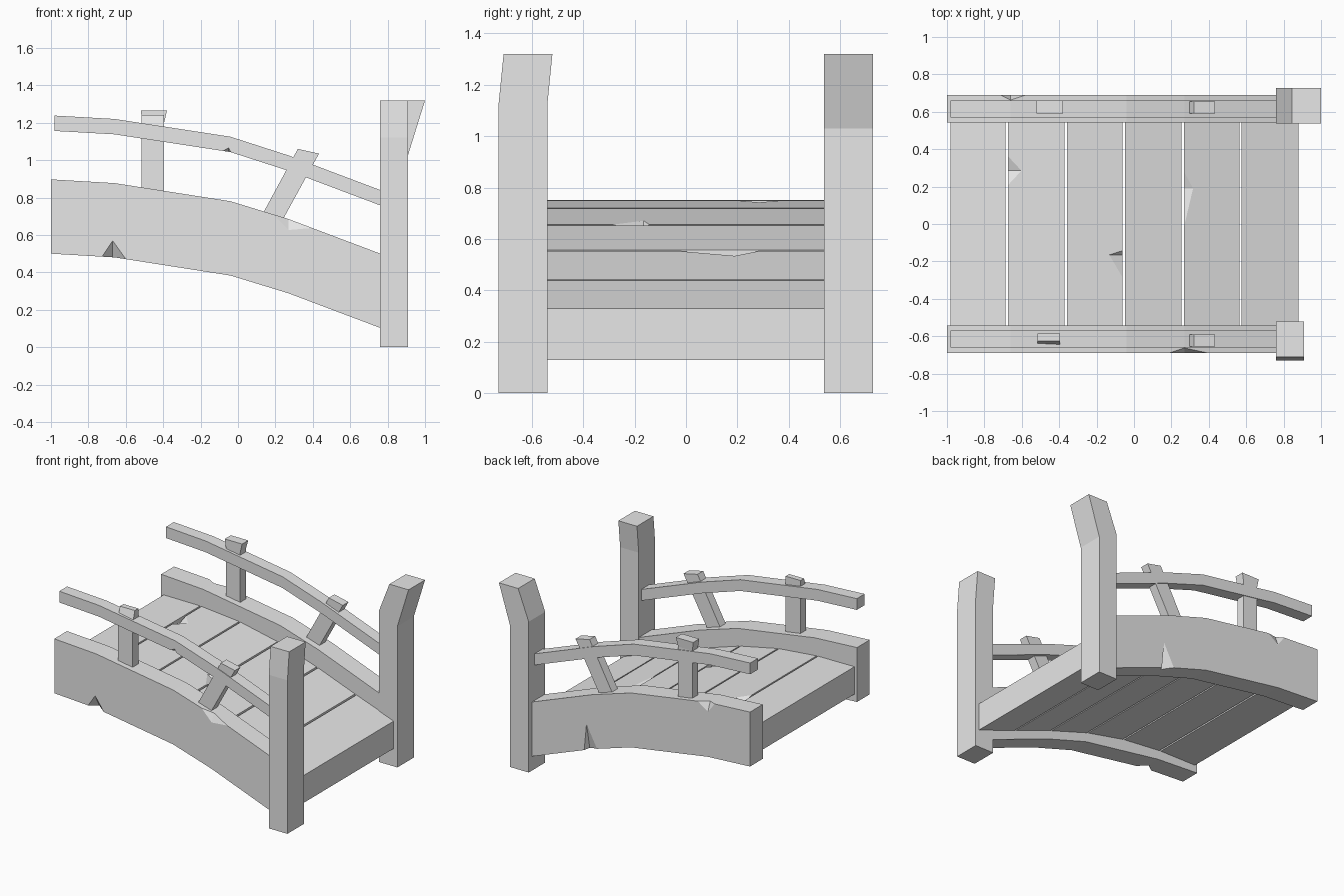
import bpy, bmesh
from mathutils import Vector

cube = bpy.data.objects.get("Cube")
if cube:
    bpy.data.objects.remove(cube, do_unlink=True)

grey = bpy.data.materials.new("plain_grey")
grey.use_nodes = True
grey.diffuse_color = (0.8, 0.8, 0.8, 1)
grey.node_tree.nodes["Principled BSDF"].inputs["Base Color"].default_value = (0.8, 0.8, 0.8, 1)


def finish(name, bm):
    bmesh.ops.recalc_face_normals(bm, faces=bm.faces)
    mesh = bpy.data.meshes.new(name)
    bm.to_mesh(mesh)
    bm.free()
    mesh.materials.append(grey)
    obj = bpy.data.objects.new(name, mesh)
    bpy.context.collection.objects.link(obj)
    return obj


def loft(name, rings):
    """Skin a stack of matching rings and cap both ends."""
    bm = bmesh.new()
    rows = [[bm.verts.new(p) for p in ring] for ring in rings]
    n = len(rows[0])
    for low, high in zip(rows, rows[1:]):
        for i in range(n):
            j = (i + 1) % n
            bm.faces.new((low[i], low[j], high[j], high[i]))
    bm.faces.new(rows[0])
    bm.faces.new(rows[-1])
    return finish(name, bm)


def ring_yz(x, y0, y1, z0, z1):
    return [(x, y0, z0), (x, y1, z0), (x, y1, z1), (x, y0, z1)]


def ring_xy(x0, x1, y0, y1, z, z_right=None):
    zr = z if z_right is None else z_right
    return [(x0, y0, z), (x1, y0, zr), (x1, y1, zr), (x0, y1, z)]


def height(path, x):
    """Height of a polyline at x."""
    for (xa, za), (xb, zb) in zip(path, path[1:]):
        if x <= xb:
            break
    return za + (zb - za) * (x - xa) / (xb - xa)


def chip(obj, a, b, c, d, outward):
    """Knock a wedge out of the edge a-b, reaching to c and d on its two faces."""
    pts = [Vector(p) for p in (a, b, c, d)]
    push = Vector(outward)
    bm = bmesh.new()
    for p in pts + [(pts[0] + pts[1]) / 2 + push * 0.2]:
        bm.verts.new(p + push * 0.002)
    bmesh.ops.convex_hull(bm, input=bm.verts)
    cutter = finish("chip_cutter", bm)
    cutter.hide_render = True
    mod = obj.modifiers.new("chip", "BOOLEAN")
    mod.operation = "DIFFERENCE"
    mod.solver = "EXACT"
    mod.object = cutter
    bpy.context.view_layer.update()
    graph = bpy.context.evaluated_depsgraph_get()
    mesh = bpy.data.meshes.new_from_object(obj.evaluated_get(graph))
    obj.modifiers.clear()
    obj.data = mesh
    bpy.data.objects.remove(cutter, do_unlink=True)


beam_top = [(-1, 0.897), (-0.66, 0.877), (-0.04, 0.78), (0.27, 0.685), (0.84, 0.47)]
rail_top = [(-0.98, 1.238), (-0.66, 1.22), (-0.04, 1.125), (0.27, 1.025), (0.84, 0.81)]
deck_top = [(-0.98, 0.752), (-0.68, 0.75), (-0.365, 0.72), (-0.055, 0.655),
            (0.26, 0.555), (0.57, 0.44), (0.88, 0.33)]

# Curved side beams, handrails and leaning balusters on both sides
beams, rails = {}, {}
for side, s in (("right", -1), ("left", 1)):
    beams[s] = loft(side + "_beam", [ring_yz(x, s * 0.543, s * 0.69, z - 0.397, z) for x, z in beam_top])
    rails[s] = loft(side + "_handrail", [ring_yz(x, s * 0.57, s * 0.66, z - 0.082, z) for x, z in rail_top])
    loft(side + "_leaning_baluster", [
        ring_xy(0.06, 0.17, s * 0.59, s * 0.655, 0.58, 0.555),
        ring_xy(0.32, 0.433, s * 0.59, s * 0.655, 1.06, 1.035)])

# Upright balusters
loft("right_upright_baluster", [
    ring_xy(-0.515, -0.395, -0.65, -0.585, 0.78),
    ring_xy(-0.515, -0.395, -0.65, -0.585, 1.16),
    ring_xy(-0.515, -0.395, -0.625, -0.585, 1.24)])
loft("left_upright_baluster", [
    ring_xy(-0.51, -0.395, 0.59, 0.655, 0.78),
    ring_xy(-0.51, -0.395, 0.59, 0.655, 1.2),
    ring_xy(-0.52, -0.38, 0.59, 0.66, 1.265)])

# Deck planks
planks = []
for i in range(6):
    x0 = deck_top[i][0] + (0.006 if i else 0)
    x1 = deck_top[i + 1][0] - (0.006 if i < 5 else 0)
    rings = []
    for x in (x0, x1):
        z = height(deck_top, x)
        rings.append(ring_yz(x, -0.56, 0.56, z - 0.2, z))
    planks.append(loft("deck_plank_%d" % (i + 1), rings))

# End posts with bent tops
loft("right_end_post", [
    ring_xy(0.76, 0.91, -0.73, -0.54, 0.0),
    ring_xy(0.76, 0.91, -0.73, -0.54, 1.12),
    ring_xy(0.76, 0.91, -0.71, -0.52, 1.32)])
loft("left_end_post", [
    ring_xy(0.76, 0.91, 0.538, 0.728, 0.0),
    ring_xy(0.76, 0.91, 0.538, 0.728, 1.1, 1.03),
    ring_xy(0.845, 1.0, 0.538, 0.728, 1.32)])


# Chips along the beam edges: x start, x end, tip x, tip height, depth
def beam_chip(s, x0, x1, xt, zt, depth, upper):
    drop = 0 if upper else 0.397
    edge = [(x, s * 0.69, height(beam_top, x) - drop) for x in (x0, x1)]
    inner = (xt, s * (0.69 - depth), height(beam_top, xt) - drop)
    chip(beams[s], *edge, (xt, s * 0.69, zt), inner, (0, s, 1 if upper else -1))


beam_chip(-1, -0.73, -0.595, -0.67, 0.575, 0.05, False)
beam_chip(-1, 0.18, 0.41, 0.27, 0.62, 0.03, True)
beam_chip(1, -0.72, -0.57, -0.66, 0.8, 0.03, True)
beam_chip(1, 0.23, 0.34, 0.32, 0.47, 0.04, False)

# Small chip under the right handrail
chip(rails[-1], (-0.085, -0.66, 1.05), (-0.035, -0.66, 1.042), (-0.05, -0.66, 1.07),
     (-0.05, -0.635, 1.045), (0, -1, -1))


# Chips along the plank edges
def plank_chip(index, x, y0, y1, tip, depth, way):
    z = height(deck_top, x)
    chip(planks[index], (x, y0, z), (x, y1, z), (*tip, height(deck_top, tip[0])),
         (x, tip[1], z - depth), (way, 0, 1))


plank_chip(1, -0.674, 0.2, 0.37, (-0.595, 0.285), 0.03, -1)
plank_chip(2, -0.061, -0.3, -0.14, (-0.14, -0.165), 0.03, 1)
plank_chip(4, 0.266, -0.04, 0.29, (0.32, 0.19), 0.03, -1)
